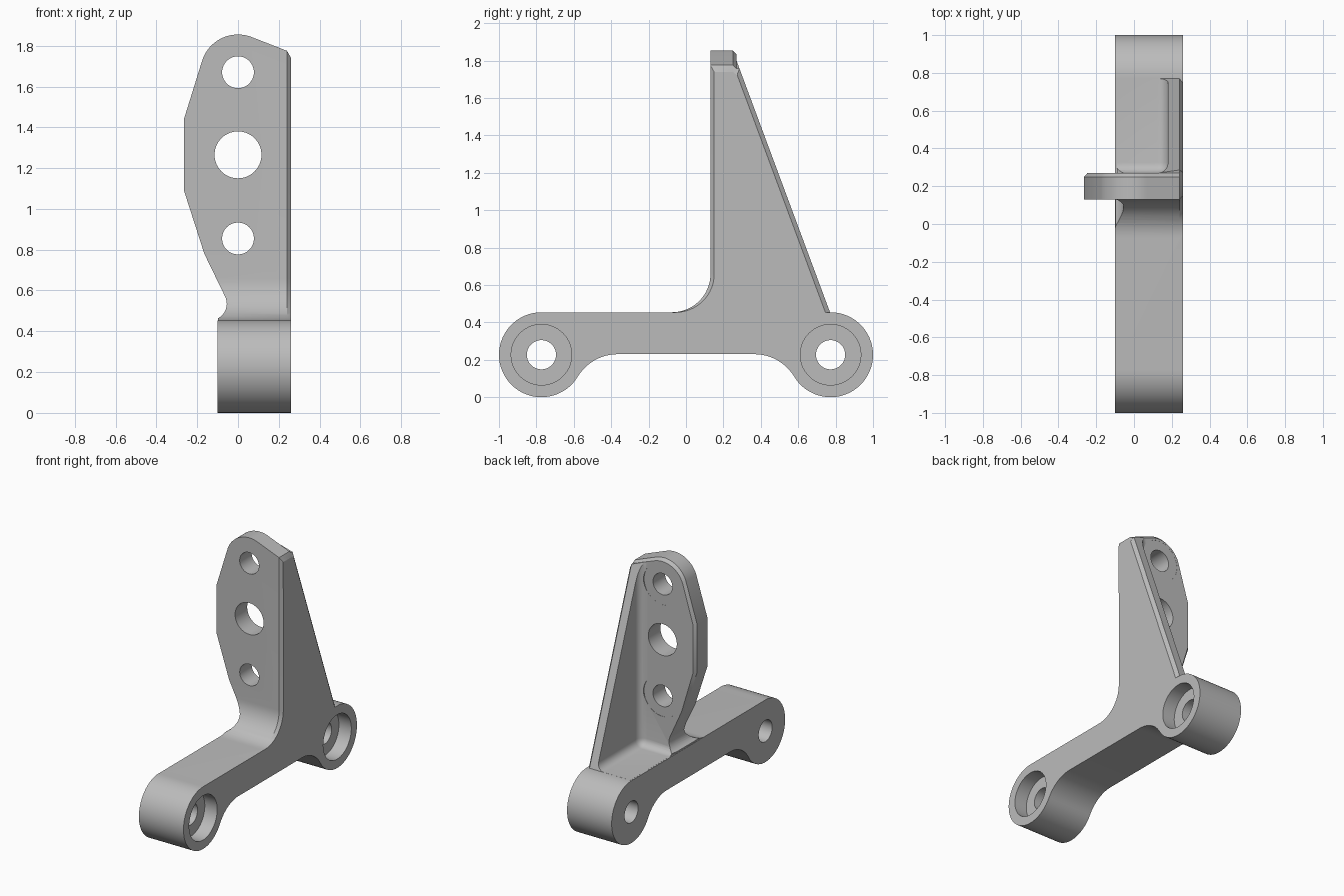
import bpy, bmesh
from math import sin, cos, radians, atan2, degrees, sqrt

cube = bpy.data.objects.get("Cube")
if cube:
    bpy.data.objects.remove(cube, do_unlink=True)

grey = bpy.data.materials.new("plain_grey")
grey.use_nodes = True
grey.diffuse_color = (0.5, 0.5, 0.5, 1)
grey.node_tree.nodes["Principled BSDF"].inputs["Base Color"].default_value = (0.5, 0.5, 0.5, 1)


def arc(cu, cv, r, a0, a1, n):
    angles = [radians(a0 + (a1 - a0) * i / n) for i in range(n + 1)]
    return [(cu + r * cos(a), cv + r * sin(a)) for a in angles]


def along_x(points, x):
    return [(x, u, v) for u, v in points]


def along_y(points, y):
    return [(u, y, v) for u, v in points]


def finish(name, bm):
    bmesh.ops.recalc_face_normals(bm, faces=bm.faces)
    mesh = bpy.data.meshes.new(name)
    bm.to_mesh(mesh)
    bm.free()
    mesh.materials.append(grey)
    obj = bpy.data.objects.new(name, mesh)
    bpy.context.collection.objects.link(obj)
    return obj


def loft(name, rings):
    """Closed solid through matching rings of points."""
    bm = bmesh.new()
    loops = [[bm.verts.new(p) for p in ring] for ring in rings]
    bm.faces.new(loops[0])
    bm.faces.new(loops[-1])
    n = len(loops[0])
    for a, b in zip(loops, loops[1:]):
        for i in range(n):
            j = (i + 1) % n
            bm.faces.new((a[i], a[j], b[j], b[i]))
    return finish(name, bm)


def combine(target, other, operation):
    mod = target.modifiers.new("combine", 'BOOLEAN')
    mod.operation = operation
    mod.solver = 'EXACT'
    mod.object = other
    bpy.context.view_layer.objects.active = target
    bpy.ops.object.modifier_apply(modifier=mod.name)
    bpy.data.objects.remove(other, do_unlink=True)


def disc(axis, u, v, r, start, end):
    ring = arc(u, v, r, 0, 360, 56)[:-1]
    return loft("hole_cutter", [axis(ring, start), axis(ring, end)])


LEFT, RIGHT = -0.10, 0.26
BOSS_Y, BOSS_R = 0.773, 0.227
TOP = 2 * BOSS_R

# Base arm: two round bosses joined by a bar with filleted underside
FY, FR = 0.365, 0.25
FZ = 0.23 - FR
tilt = degrees(atan2(BOSS_R - FZ, BOSS_Y - FY))
base_profile = (arc(BOSS_Y, BOSS_R, BOSS_R, tilt - 180, 90, 40)
                + arc(-BOSS_Y, BOSS_R, BOSS_R, 90, 360 - tilt, 40)
                + arc(-FY, FZ, FR, 180 - tilt, 90, 12)[1:]
                + arc(FY, FZ, FR, 90, tilt, 12)[:-1])
bracket = loft("bracket", [along_x(base_profile, LEFT), along_x(base_profile, RIGHT)])

# Upright outline seen from the front, with the back edge chamfered
outline = ([(0.30, 0.40), (-0.08, 0.40), (-0.098, 0.45)]
           + arc(-0.135, 0.535, 0.08, -62, 25, 10)
           + [(-0.165, 0.78), (-0.265, 1.09), (-0.265, 1.44)]
           + arc(0, 1.67, 0.185, 160, 69, 24)
           + [(0.24, 1.775), (0.26, 1.74), (0.30, 1.67)])
MID = 1.26
inner = [(x * 0.93 if x < 0 else x, MID + (z - MID) * 0.966 if z > MID else z)
         for x, z in outline]
upright = loft("upright", [along_y(outline, -0.2), along_y(outline, 0.25),
                           along_y(inner, 0.27), along_y(inner, 0.9)])

# Side profile: front fillet, plate and sloped gusset, chamfered on the outer side
front = [(-0.075, 0.30)] + arc(-0.075, 0.66, 0.66 - TOP, -90, 0, 16) + [(0.13, 1.95)]
slope = [(0.27, 1.95), (0.27, 1.80), (0.77, TOP), (0.77, 0.30)]
side = front + slope
side_inner = [(y + 0.02, z) for y, z in front] + [(y - 0.025, z) for y, z in slope]
gusset = loft("gusset", [along_x(side, -0.5), along_x(side, 0.24), along_x(side_inner, RIGHT)])
combine(upright, gusset, 'INTERSECT')

# Pocket behind the plate, its inner corner rounded into fillets
bm = bmesh.new()
bmesh.ops.create_cube(bm, size=2)
corner = (0.18, 0.27, TOP + 0.0005)
for v in bm.verts:
    v.co = (corner[0] + v.co.x - 1, corner[1] + v.co.y + 1, corner[2] + v.co.z + 1)
bm.verts.ensure_lookup_table()
tip = min(bm.verts, key=lambda v: sqrt(sum((a - b) ** 2 for a, b in zip(v.co, corner))))
bmesh.ops.bevel(bm, geom=list(tip.link_edges), offset=0.055, segments=6,
                profile=0.5, affect='EDGES')
combine(upright, finish("pocket_cutter", bm), 'DIFFERENCE')

# Plate holes, with spot faces behind the two small ones
for z, r in ((0.855, 0.078), (1.265, 0.115), (1.67, 0.078)):
    if r < 0.1:
        combine(upright, disc(along_y, 0, z, 0.15, 0.269, 0.45), 'DIFFERENCE')
    combine(upright, disc(along_y, 0, z, r, -0.3, 1), 'DIFFERENCE')

combine(bracket, upright, 'UNION')

# Boss holes with counterbores on the outer side
for s in (-1, 1):
    combine(bracket, disc(along_x, s * BOSS_Y, BOSS_R, 0.162, 0.16, 0.5), 'DIFFERENCE')
    combine(bracket, disc(along_x, s * BOSS_Y, BOSS_R, 0.078, -0.5, 0.5), 'DIFFERENCE')

# Smooth curved surfaces, keep corners sharp
bpy.ops.object.select_all(action='DESELECT')
bracket.select_set(True)
bpy.context.view_layer.objects.active = bracket
bpy.ops.object.shade_smooth_by_angle(angle=radians(25))
